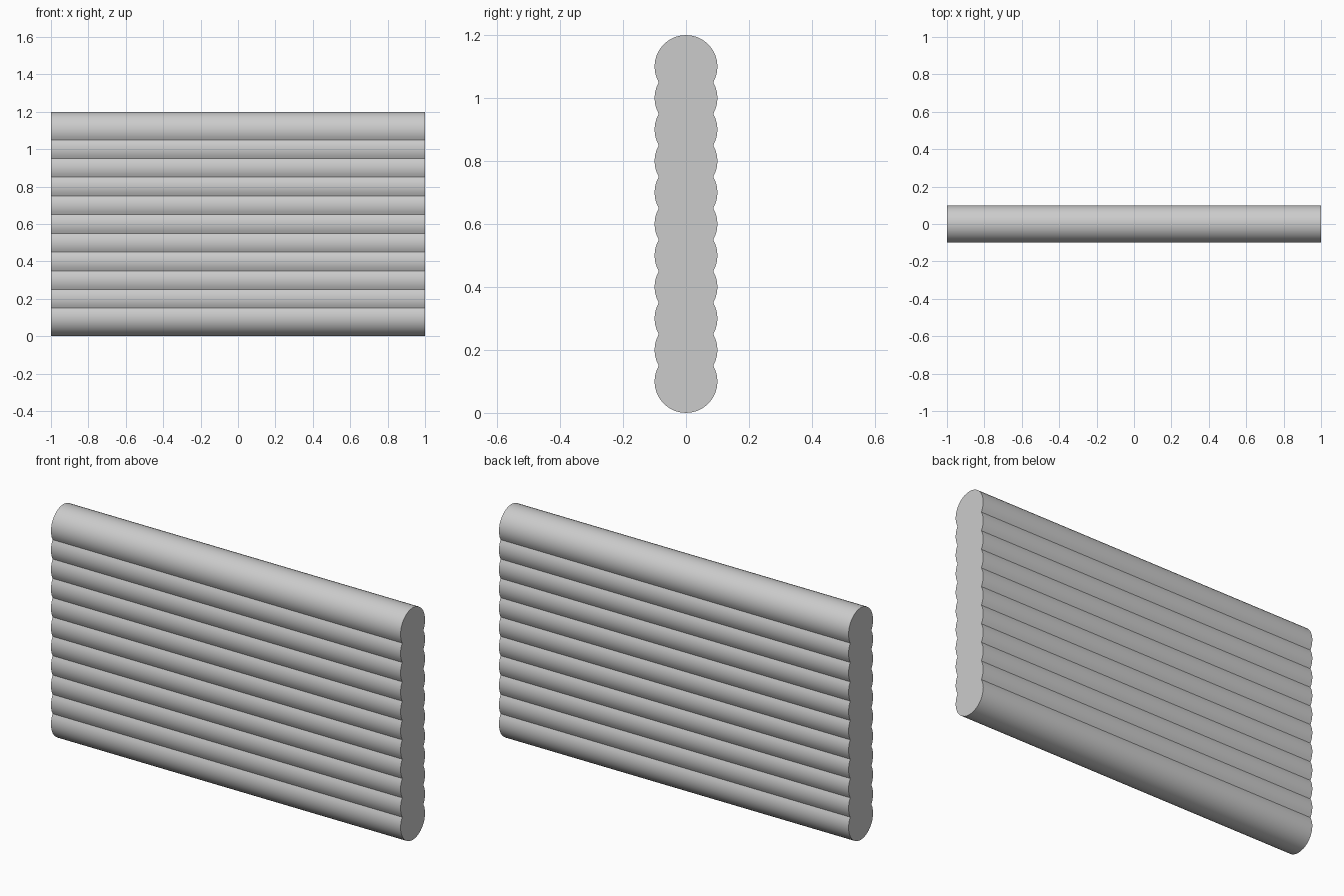
import bpy, bmesh
from math import sin, cos, radians

if "Cube" in bpy.data.objects:
    bpy.data.objects.remove(bpy.data.objects["Cube"])

RADIUS, PITCH, COUNT, HALF_LENGTH = 0.1, 0.1, 11, 1.0
STEP = 10  # degrees per facet

# Scalloped outline of eleven overlapping round logs, right half then mirrored
right = []
for i in range(COUNT):
    start = -90 if i == 0 else -30
    end = 90 if i == COUNT - 1 else 30
    first = start if i == 0 else start + STEP  # groove point is shared
    for a in range(first, end + 1, STEP):
        y = RADIUS * cos(radians(a))
        right.append((y, RADIUS + i * PITCH + RADIUS * sin(radians(a))))
left = [(-y, z) for y, z in reversed(right[1:-1])]
outline = [(0.0, 0.0)] + right[1:-1] + [(0.0, right[-1][1])] + left

# Extrude the outline along x
bm = bmesh.new()
cap = bm.faces.new([bm.verts.new((-HALF_LENGTH, y, z)) for y, z in outline])
ext = bmesh.ops.extrude_face_region(bm, geom=[cap], use_keep_orig=True)
moved = [g for g in ext["geom"] if isinstance(g, bmesh.types.BMVert)]
bmesh.ops.translate(bm, verts=moved, vec=(2 * HALF_LENGTH, 0, 0))
bmesh.ops.recalc_face_normals(bm, faces=bm.faces[:])

mesh = bpy.data.meshes.new("log_wall")
bm.to_mesh(mesh)
bm.free()
wall = bpy.data.objects.new("log_wall", mesh)
bpy.context.collection.objects.link(wall)

# Smooth round logs, sharp grooves and ends
bpy.context.view_layer.objects.active = wall
wall.select_set(True)
bpy.ops.object.shade_smooth_by_angle(angle=radians(30))
